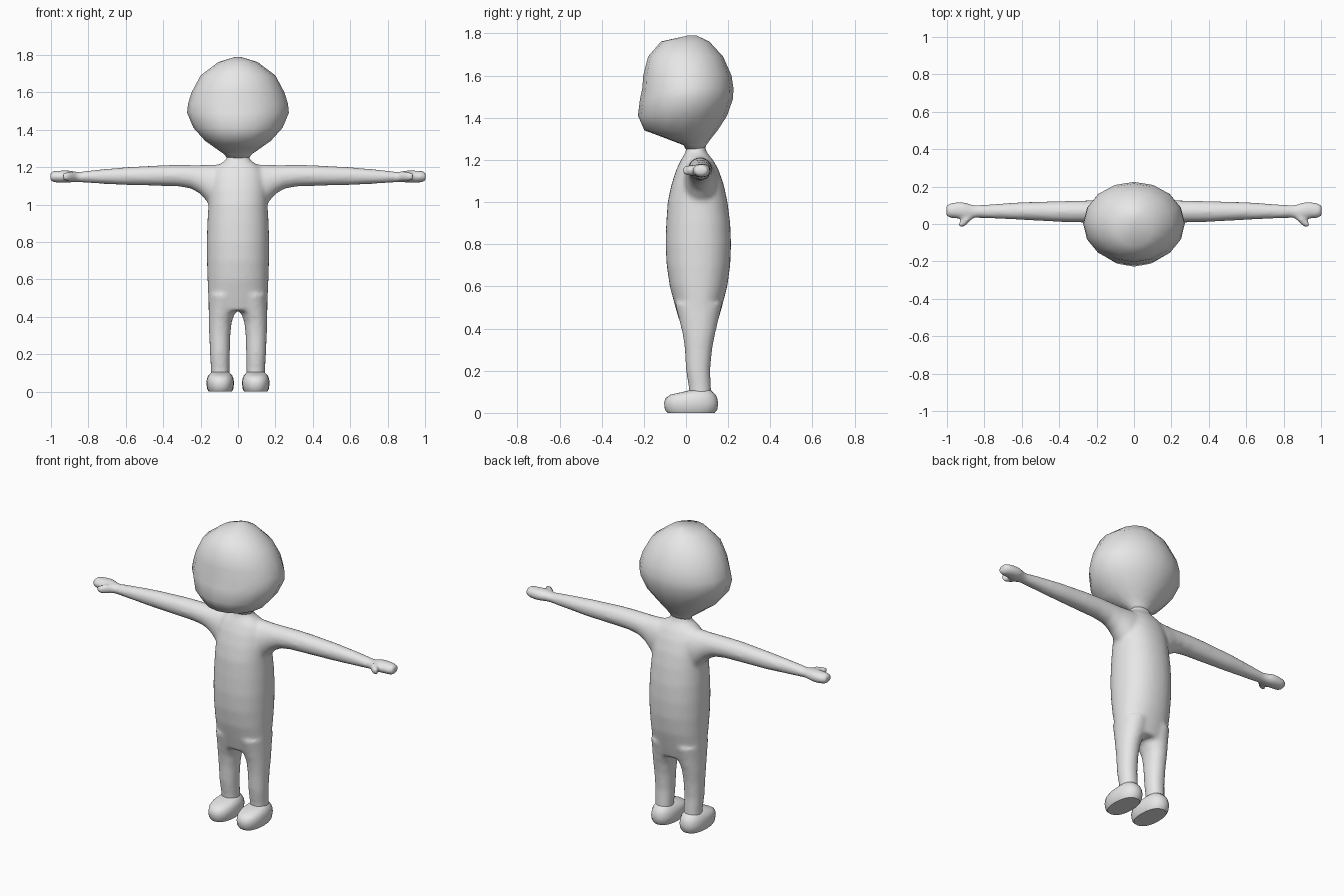
import bpy, bmesh, math

grey = bpy.data.materials.new("plain grey")
grey.diffuse_color = (0.8, 0.8, 0.8, 1)


def loft(bm, rings, axis="z", side=1, sides=16, power=2.0):
    """Skin oval rings (t, a0, a1, b0, b1) stacked along z or along x."""
    loops = []
    for t, a0, a1, b0, b1 in rings:
        loop = []
        for i in range(sides):
            ang = 2 * math.pi * i / sides
            c, s = math.cos(ang), math.sin(ang)
            a = (a0 + a1) / 2 + (a1 - a0) / 2 * math.copysign(abs(c) ** (2 / power), c)
            b = (b0 + b1) / 2 + (b1 - b0) / 2 * math.copysign(abs(s) ** (2 / power), s)
            co = (side * a, b, t) if axis == "z" else (side * t, a, b)
            loop.append(bm.verts.new(co))
        loops.append(loop)
    for lo, hi in zip(loops, loops[1:]):
        for i in range(sides):
            j = (i + 1) % sides
            bm.faces.new((lo[i], lo[j], hi[j], hi[i]))
    bm.faces.new(loops[0])
    bm.faces.new(loops[-1])


def finish(bm, name, angle=180):
    bmesh.ops.recalc_face_normals(bm, faces=bm.faces)
    me = bpy.data.meshes.new(name)
    bm.to_mesh(me)
    bm.free()
    ob = bpy.data.objects.new(name, me)
    bpy.context.collection.objects.link(ob)
    me.materials.append(grey)
    bpy.ops.object.select_all(action="DESELECT")
    ob.select_set(True)
    bpy.context.view_layer.objects.active = ob
    bpy.ops.object.shade_smooth_by_angle(angle=math.radians(angle))
    return ob


# Torso: height, half width, front y, back y
torso = [(0.43, 0.154, -0.03, 0.15), (0.5, 0.159, -0.05, 0.17),
         (0.6, 0.163, -0.077, 0.196), (0.7, 0.166, -0.092, 0.21),
         (0.8, 0.167, -0.097, 0.214), (0.9, 0.164, -0.094, 0.21),
         (1.0, 0.158, -0.087, 0.197), (1.08, 0.155, -0.07, 0.18),
         (1.15, 0.145, -0.048, 0.156), (1.195, 0.125, -0.027, 0.132),
         (1.22, 0.092, -0.012, 0.112), (1.24, 0.064, 0.0, 0.096),
         (1.275, 0.055, 0.0, 0.09)]
# Leg: height, inner x, outer x, front y, back y
leg = [(0.05, 0.045, 0.144, 0.018, 0.122), (0.12, 0.045, 0.145, 0.013, 0.119),
       (0.2, 0.044, 0.15, 0.0, 0.115), (0.3, 0.041, 0.154, -0.006, 0.124),
       (0.37, 0.034, 0.157, -0.015, 0.137), (0.41, 0.02, 0.157, -0.025, 0.147),
       (0.45, 0.0, 0.158, -0.035, 0.156), (0.52, -0.01, 0.158, -0.053, 0.173)]
# Arm and mitten hand: x, front y, back y, bottom z, top z
arm = [(0.08, -0.02, 0.15, 0.96, 1.215), (0.14, -0.01, 0.142, 0.985, 1.214),
       (0.17, -0.003, 0.135, 1.02, 1.212), (0.2, 0.002, 0.13, 1.055, 1.211),
       (0.25, 0.007, 0.126, 1.085, 1.211), (0.32, 0.009, 0.124, 1.097, 1.212),
       (0.42, 0.012, 0.122, 1.1, 1.21), (0.6, 0.022, 0.117, 1.104, 1.2),
       (0.75, 0.029, 0.107, 1.112, 1.187), (0.85, 0.033, 0.1, 1.119, 1.175),
       (0.88, 0.028, 0.108, 1.119, 1.178), (0.91, 0.026, 0.118, 1.116, 1.184),
       (0.95, 0.03, 0.118, 1.116, 1.182), (0.985, 0.032, 0.111, 1.118, 1.18),
       (1.004, 0.042, 0.1, 1.127, 1.172)]
# Thumb: x, front y, back y, bottom z, top z
thumb = [(0.86, 0.03, 0.07, 1.125, 1.17), (0.885, 0.005, 0.055, 1.122, 1.178),
         (0.91, -0.017, 0.035, 1.122, 1.178), (0.935, -0.018, 0.012, 1.13, 1.17)]

# Body: torso, legs, arms and hands fused into one soft skin
bm = bmesh.new()
loft(bm, [(z, -w, w, f, b) for z, w, f, b in torso], sides=32, power=2.2)
for side in (1, -1):
    loft(bm, leg, side=side, sides=24, power=2.1)
    loft(bm, arm, axis="x", side=side, sides=20)
    loft(bm, thumb, axis="x", side=side, sides=12)
body = finish(bm, "body")
skin = body.modifiers.new("fuse", "REMESH")
skin.mode = "VOXEL"
skin.voxel_size = 0.011
skin.use_smooth_shade = True
soft = body.modifiers.new("soften", "SMOOTH")
soft.factor = 0.5
soft.iterations = 7

# Head: height, half width, front y, back y
head = [(1.245, 0.055, 0.002, 0.088), (1.27, 0.075, -0.012, 0.096),
        (1.3, 0.118, -0.09, 0.118), (1.34, 0.175, -0.197, 0.15),
        (1.41, 0.238, -0.228, 0.195), (1.49, 0.272, -0.218, 0.223),
        (1.54, 0.267, -0.207, 0.225), (1.6, 0.248, -0.203, 0.216),
        (1.69, 0.2, -0.18, 0.176), (1.762, 0.105, -0.118, 0.11),
        (1.79, 0.012, 0.01, 0.05)]
bm = bmesh.new()
loft(bm, [(z, -w, w, f, b) for z, w, f, b in head], sides=16)
finish(bm, "head")

# Feet: height, half width, front y, back y
foot = [(0.0, 0.062, -0.088, 0.136), (0.015, 0.07, -0.1, 0.148),
        (0.045, 0.074, -0.104, 0.153), (0.07, 0.071, -0.098, 0.148),
        (0.086, 0.064, -0.075, 0.14), (0.096, 0.055, -0.03, 0.13),
        (0.106, 0.045, 0.012, 0.12)]
for side, label in ((1, "left_foot"), (-1, "right_foot")):
    bm = bmesh.new()
    loft(bm, [(z, 0.095 - w, 0.095 + w, f, b) for z, w, f, b in foot],
         side=side, sides=20, power=2.3)
    finish(bm, label, 50)
